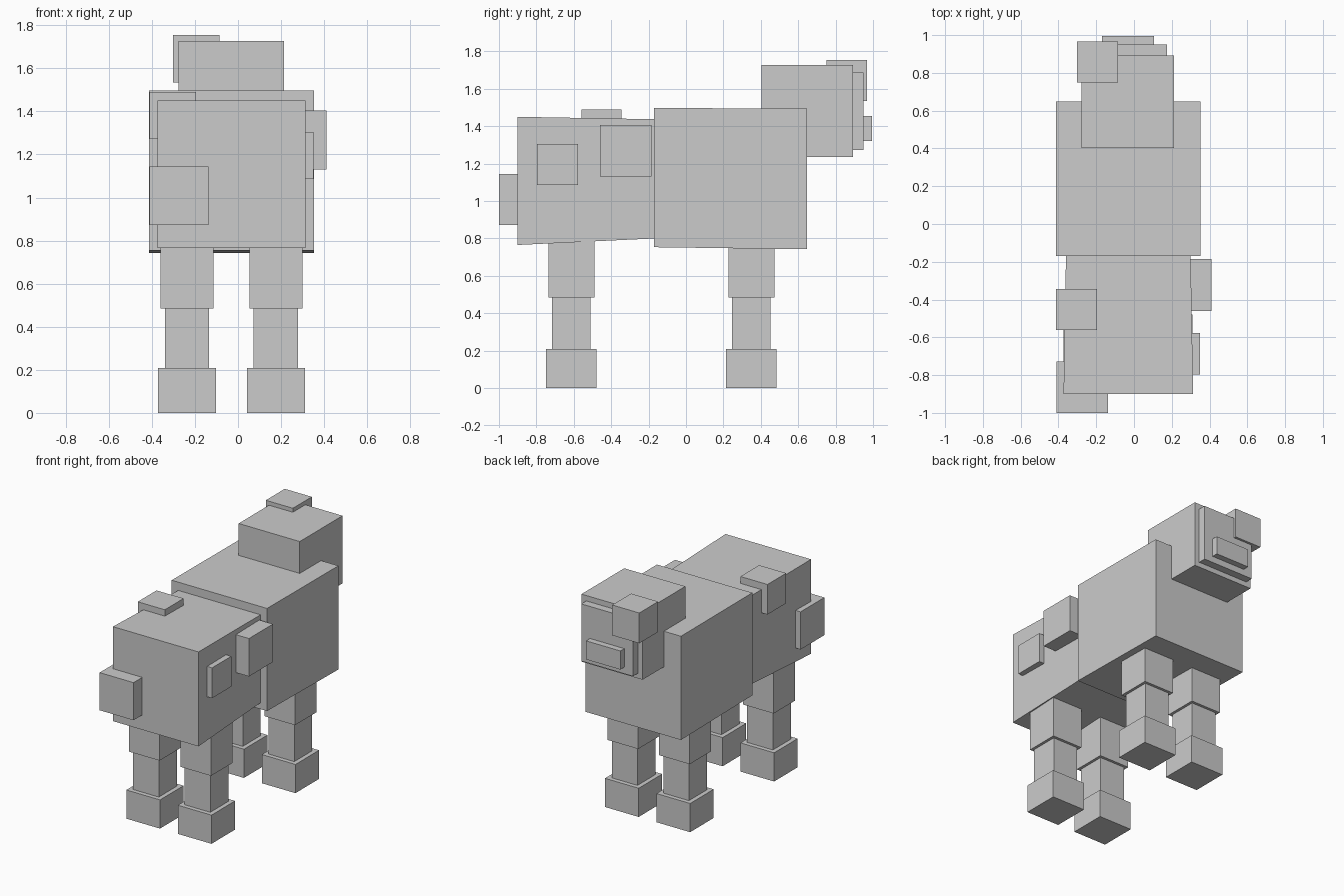
import bpy
import bmesh

if "Cube" in bpy.data.objects:
    bpy.data.objects.remove(bpy.data.objects["Cube"])

grey = bpy.data.materials.new("plain_grey")
grey.diffuse_color = (0.6, 0.6, 0.6, 1)
grey.use_nodes = True
grey.node_tree.nodes["Principled BSDF"].inputs["Base Color"].default_value = grey.diffuse_color


def box(name, x, y, z, x2=None, z2=None):
    """Box from (min, max) ranges; x2 and z2 give the ranges at the far y end."""
    bm = bmesh.new()
    bmesh.ops.create_cube(bm, size=1)
    for v in bm.verts:
        i, j, k = (int(c > 0) for c in v.co)
        xr = x2 if (j and x2) else x
        zr = z2 if (j and z2) else z
        v.co = (xr[i], y[j], zr[k])
    mesh = bpy.data.meshes.new(name)
    bm.to_mesh(mesh)
    bm.free()
    mesh.materials.append(grey)
    obj = bpy.data.objects.new(name, mesh)
    bpy.context.collection.objects.link(obj)
    return obj


def block(name, cx, cy, z, size):
    """Square block around a centre line."""
    h = size / 2
    return box(name, (cx - h, cx + h), (cy - h, cy + h), z)


# Body: tapered hindquarters and larger chest
box("hindquarters", (-0.373, 0.313), (-0.9, -0.165), (0.765, 1.45),
    x2=(-0.36, 0.30), z2=(0.80, 1.437))
box("chest", (-0.413, 0.352), (-0.17, 0.648), (0.753, 1.497), z2=(0.742, 1.494))

# Head with face plate and nose
box("head", (-0.277, 0.213), (0.403, 0.893), (1.236, 1.726))
box("face_plate", (-0.24, 0.175), (0.80, 0.95), (1.273, 1.687))
box("nose", (-0.17, 0.105), (0.85, 0.995), (1.32, 1.455))

# Wool tufts
box("head_tuft", (-0.302, -0.085), (0.75, 0.967), (1.535, 1.755))
box("back_tuft", (-0.412, -0.195), (-0.56, -0.345), (1.272, 1.49))
box("flank_tuft_large", (0.135, 0.41), (-0.46, -0.185), (1.13, 1.405))
box("flank_tuft_small", (0.13, 0.35), (-0.797, -0.577), (1.085, 1.305))
box("rump_tuft", (-0.41, -0.138), (-1.0, -0.727), (0.872, 1.145))

# Legs: wide thigh, narrow shin, wide foot
for end, cy in (("hind", -0.613), ("fore", 0.349)):
    for side, cx in (("left", -0.237), ("right", 0.176)):
        block(f"{end}_{side}_thigh", cx, cy, (0.485, 0.86), 0.246)
        block(f"{end}_{side}_shin", cx, cy, (0.15, 0.55), 0.206)
        block(f"{end}_{side}_foot", cx, cy, (0.0, 0.208), 0.27)
